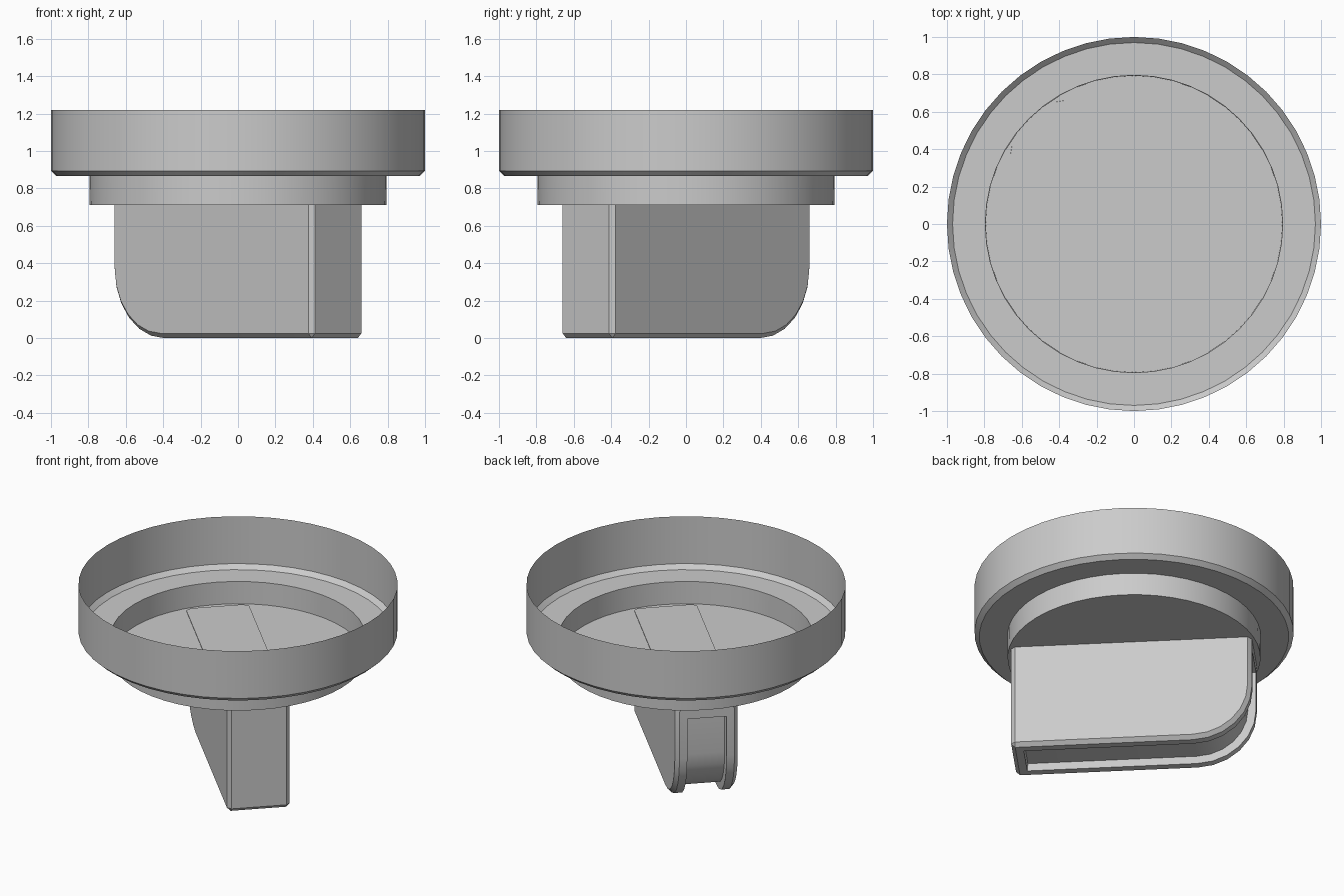
import bpy, bmesh, math
from mathutils import Matrix

if "Cube" in bpy.data.objects:
    bpy.data.objects.remove(bpy.data.objects["Cube"])

grey = bpy.data.materials.new("plain_grey")
grey.diffuse_color = (0.6, 0.6, 0.6, 1)
grey.use_nodes = True
grey.node_tree.nodes["Principled BSDF"].inputs["Base Color"].default_value = grey.diffuse_color


def finish(name, bm, angle):
    mesh = bpy.data.meshes.new(name)
    bm.to_mesh(mesh)
    bm.free()
    mesh.materials.append(grey)
    obj = bpy.data.objects.new(name, mesh)
    bpy.context.collection.objects.link(obj)
    bpy.ops.object.select_all(action='DESELECT')
    obj.select_set(True)
    bpy.context.view_layer.objects.active = obj
    bpy.ops.object.shade_smooth_by_angle(angle=math.radians(angle))
    return obj


def lathe(name, profile, sides=48):
    """Thin open shell, closed by a disc at the last profile point."""
    bm = bmesh.new()
    rings = []
    for r, z in profile:
        rings.append([bm.verts.new((r * math.cos(math.tau * i / sides),
                                    r * math.sin(math.tau * i / sides), z))
                      for i in range(sides)])
    for a, b in zip(rings, rings[1:]):
        for i in range(sides):
            j = (i + 1) % sides
            bm.faces.new((a[i], b[i], b[j], a[j]))
    bm.faces.new(rings[-1][::-1])
    return finish(name, bm, 30)


# Dial cup: wide open rim, ledge and narrower neck with a floor
lathe("dial_cup", [(1, 1.22), (1, 0.893), (0.97, 0.865),
                   (0.795, 0.865), (0.793, 0.712)])

# Grip fin: side profile with one rounded lower corner, extruded across
L, W, R, TOP = 0.757, 0.2, 0.37, 0.716
profile = [(L, TOP), (L, 0)]
for i in range(7):
    a = math.radians(270 - 15 * i)
    profile.append((-L + R + R * math.cos(a), R + R * math.sin(a)))
profile.append((-L, TOP))

bm = bmesh.new()
left = [bm.verts.new((x, -W, z)) for x, z in profile]
right = [bm.verts.new((x, W, z)) for x, z in profile]
sides = [bm.faces.new(left), bm.faces.new(right[::-1])]
n = len(profile)
strip = []
for i in range(n):
    j = (i + 1) % n
    f = bm.faces.new((left[i], right[i], right[j], left[j]))
    if 1 <= i <= n - 2:      # underside, rounded corner and back end
        strip.append(f)
bmesh.ops.recalc_face_normals(bm, faces=bm.faces[:])

# Sunken panel running along the underside and up the rounded end
bmesh.ops.inset_region(bm, faces=strip, thickness=0.075, depth=0,
                       use_even_offset=True)
bmesh.ops.inset_region(bm, faces=strip, thickness=0.004, depth=-0.05,
                       use_even_offset=True)

# Chamfer the outer edges of the fin, leaving its top sharp
edges = [e for f in sides for e in f.edges
         if min(v.co.z for v in e.verts) < TOP - 0.01]
edges += [e for e in bm.edges
          if all(v.co.x > L - 0.001 and v.co.z < 0.001 for v in e.verts)]
bmesh.ops.bevel(bm, geom=list(set(edges)), offset=0.025, offset_type='OFFSET',
                segments=1, affect='EDGES', clamp_overlap=True)
bm.transform(Matrix.Rotation(math.radians(-45), 4, 'Z'))
finish("grip_fin", bm, 25)
